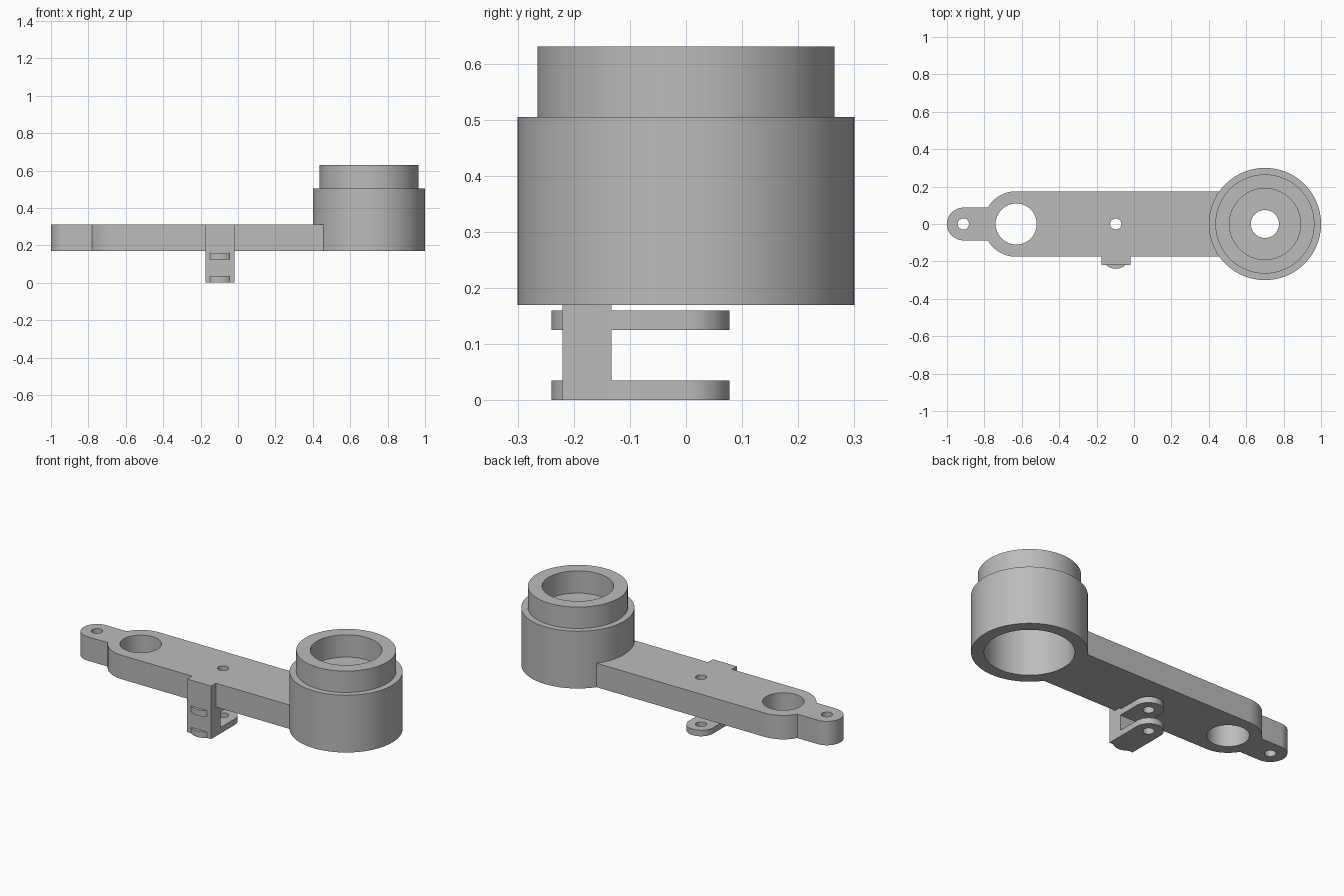
import bpy
import bmesh
from math import cos, sin, pi, asin, radians

if "Cube" in bpy.data.objects:
    bpy.data.objects.remove(bpy.data.objects["Cube"], do_unlink=True)

grey = bpy.data.materials.new("plain grey")
grey.use_nodes = True
tone = (0.5, 0.5, 0.5, 1)
grey.diffuse_color = tone
grey.node_tree.nodes["Principled BSDF"].inputs["Base Color"].default_value = tone


def finish(name, bm):
    """Clean a mesh, give it the material and smooth its curved walls."""
    bmesh.ops.remove_doubles(bm, verts=bm.verts, dist=0.0001)
    bmesh.ops.recalc_face_normals(bm, faces=bm.faces)
    mesh = bpy.data.meshes.new(name)
    bm.to_mesh(mesh)
    bm.free()
    mesh.materials.clear()
    mesh.materials.append(grey)
    obj = bpy.data.objects.new(name, mesh)
    bpy.context.collection.objects.link(obj)
    bpy.ops.object.select_all(action='DESELECT')
    obj.select_set(True)
    bpy.context.view_layer.objects.active = obj
    bpy.ops.object.shade_smooth_by_angle(angle=radians(30))
    return obj


def arc(cx, cy, r, start, end, steps=32):
    return [(cx + r * cos(start + (end - start) * i / steps),
             cy + r * sin(start + (end - start) * i / steps))
            for i in range(steps + 1)]


def circle(cx, cy, r):
    return arc(cx, cy, r, 0, 2 * pi, 48)[:-1]


def plate(name, loops, z0, z1):
    """Extrude an outline with holes between two heights."""
    curve = bpy.data.curves.new(name, 'CURVE')
    curve.dimensions = '2D'
    curve.fill_mode = 'BOTH'
    curve.extrude = (z1 - z0) / 2
    for loop in loops:
        spline = curve.splines.new('POLY')
        spline.points.add(len(loop) - 1)
        for point, (x, y) in zip(spline.points, loop):
            point.co = (x, y, 0, 1)
        spline.use_cyclic_u = True
    temp = bpy.data.objects.new(name + " outline", curve)
    bpy.context.collection.objects.link(temp)
    bpy.context.view_layer.update()
    solid = bpy.data.meshes.new_from_object(
        temp.evaluated_get(bpy.context.evaluated_depsgraph_get()))
    bm = bmesh.new()
    bm.from_mesh(solid)
    bmesh.ops.translate(bm, verts=bm.verts, vec=(0, 0, (z0 + z1) / 2))
    bpy.data.objects.remove(temp, do_unlink=True)
    bpy.data.curves.remove(curve)
    bpy.data.meshes.remove(solid)
    return finish(name, bm)


# Stepped cup, open at both ends around a pierced inner floor
cup_x, cup_r = 0.7, 0.3
base, deck = 0.17, 0.31
profile = [(0.233, base), (cup_r, base), (cup_r, 0.505), (0.265, 0.505),
           (0.265, 0.63), (0.19, 0.63), (0.19, 0.5), (0.075, 0.5),
           (0.075, 0.46), (0.233, 0.46)]
bm = bmesh.new()
ring = [bm.verts.new((cup_x + r, 0, z)) for r, z in profile]
edges = [bm.edges.new((ring[i - 1], ring[i])) for i in range(len(ring))]
bmesh.ops.spin(bm, geom=ring + edges, cent=(cup_x, 0, 0), axis=(0, 0, 1),
               angle=2 * pi, steps=96)
finish("cup", bm)

# Flat arm with a round end, an end lug and three holes
half, lug_r = 0.175, 0.0875
end_x, lug_x, pivot_x = -0.63, -0.9125, -0.0975
meet = asin(half / cup_r)
neck = asin(lug_r / half)
outline = (arc(cup_x, 0, cup_r, pi + meet, pi - meet)
           + arc(end_x, 0, half, pi / 2, pi - neck)
           + arc(lug_x, 0, lug_r, pi / 2, 3 * pi / 2)
           + arc(end_x, 0, half, pi + neck, 3 * pi / 2))
plate("arm", [outline, circle(end_x, 0, 0.11), circle(lug_x, 0, 0.03),
              circle(pivot_x, 0, 0.03)], base, deck)

# Bracket post, stepped to sit against and under the arm
bm = bmesh.new()
side = [(-0.22, 0), (-0.133, 0), (-0.133, base), (-half, base),
        (-half, deck), (-0.22, deck)]
face = bm.faces.new([bm.verts.new((-0.175, y, z)) for y, z in side])
grown = bmesh.ops.extrude_face_region(bm, geom=[face])
bmesh.ops.translate(bm, vec=(0.155, 0, 0), verts=[
    v for v in grown["geom"] if isinstance(v, bmesh.types.BMVert)])
finish("bracket_post", bm)

# Two pierced fork tabs with rounded ends
tab_r = 0.0775
tab = (arc(pivot_x, 0, tab_r, 0, pi)
       + arc(pivot_x, -0.162, tab_r, pi, 2 * pi))
for name, z in (("lower_tab", 0), ("upper_tab", 0.125)):
    plate(name, [tab, circle(pivot_x, 0, 0.03)], z, z + 0.035)
